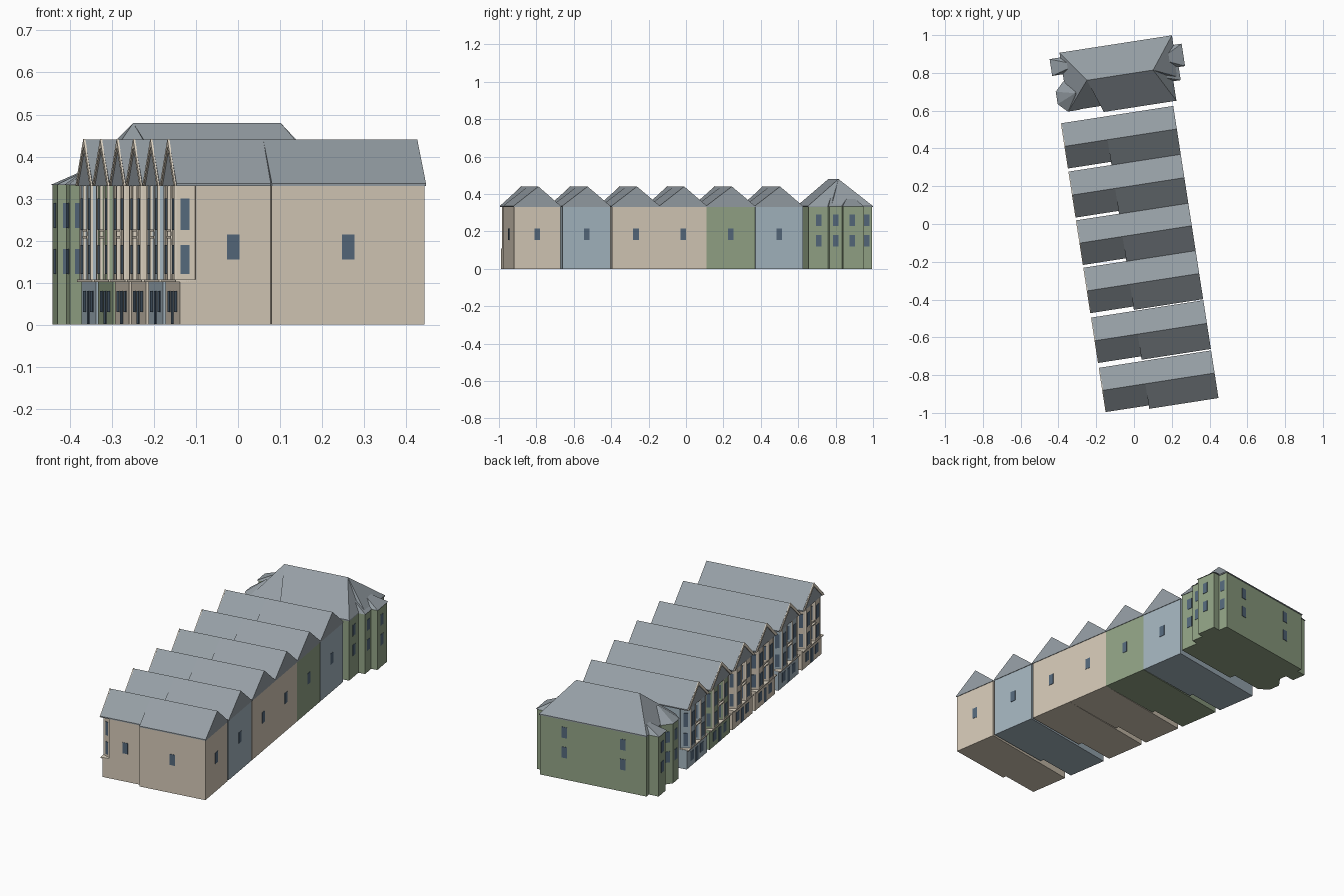
import bpy, bmesh, math
from mathutils import Matrix, Vector

if "Cube" in bpy.data.objects:
    bpy.data.objects.remove(bpy.data.objects["Cube"])

ROT = Matrix.Rotation(math.radians(8.8), 4, 'Z')   # whole terrace is skewed in plan


def material(name, rgb):
    m = bpy.data.materials.new(name)
    m.diffuse_color = (*rgb, 1)
    m.use_nodes = True
    m.node_tree.nodes["Principled BSDF"].inputs["Base Color"].default_value = m.diffuse_color
    return m


TAN = material("tan_render", (.66, .58, .47))
BLUE = material("blue_render", (.37, .46, .52))
GREEN = material("green_render", (.29, .37, .24))
ROOF = material("slate", (.30, .34, .37))
GLASS = material("glass", (.09, .14, .20))
CREAM = material("cream_trim", (.78, .70, .58))


def mesh(name, verts, faces, mat):
    bm = bmesh.new()
    vs = [bm.verts.new(ROT @ Vector(v)) for v in verts]
    for f in faces:
        bm.faces.new([vs[i] for i in f])
    bmesh.ops.recalc_face_normals(bm, faces=bm.faces)
    me = bpy.data.meshes.new(name)
    bm.to_mesh(me)
    bm.free()
    me.materials.append(mat)
    ob = bpy.data.objects.new(name, me)
    bpy.context.collection.objects.link(ob)
    return ob


def loft(name, a, b, mat):
    n = len(a)
    faces = [list(range(n)), list(range(n, 2 * n))]
    faces += [[i, (i + 1) % n, n + (i + 1) % n, n + i] for i in range(n)]
    return mesh(name, list(a) + list(b), faces, mat)


def prism(name, plan, z0, z1, mat):
    return loft(name, [(u, v, z0) for u, v in plan], [(u, v, z1) for u, v in plan], mat)


def rect(u0, u1, v0, v1):
    return [(u0, v0), (u1, v0), (u1, v1), (u0, v1)]


def along_u(name, profile, u0, u1, mat):
    return loft(name, [(u0, v, z) for v, z in profile], [(u1, v, z) for v, z in profile], mat)


def window(p, q, t, w, z0, z1, name="window", mat=GLASS):
    # thin panel centred at fraction t of wall segment p-q
    p, q = Vector(p), Vector(q)
    d = (q - p).normalized()
    n = Vector((d.y, -d.x)) * .002
    c = p.lerp(q, t)
    a, b = c - d * w / 2, c + d * w / 2
    prism(name, [a - n, b - n, b + n, a + n], z0, z1, mat)


def pyramid(name, plan, apex, z0, mat):
    n = len(plan)
    mesh(name, [(u, v, z0) for u, v in plan] + [apex],
         [list(range(n))] + [[i, (i + 1) % n, n] for i in range(n)], mat)


EAVE, RIDGE = .33, .44
UPPER = [(.12, .19), (.225, .30)]


def house(v0, v1, mat):
    f0, mid, back, jog = v0 + .02, (v0 + v1) / 2 + .005, .298, -.07
    # ground floor projects, upper floors set back
    prism("ground_floor", [(-.288, f0), (jog, f0), (jog, v0), (back, v0), (back, v1), (-.288, v1 - .01)],
          0, .105, mat)
    prism("upper_floors", [(-.25, f0), (jog, f0), (jog, v0), (back, v0), (back, v1), (-.25, v1 - .01)],
          .105, EAVE, mat)
    prism("ledge", rect(-.298, -.25, f0, v1 - .01), .102, .108, CREAM)
    # roof in two lengths, wider at the rear
    for u0, u1, a in ((-.297, jog, f0 - .005), (jog, back + .003, v0 - .003)):
        along_u("roof", [(a, EAVE), (v1, EAVE), (v1, EAVE + .006), (mid, RIDGE), (a, EAVE + .006)], u0, u1, ROOF)
    # bargeboards on the front gable
    for e, s in ((f0 - .005, 1), (v1, -1)):
        along_u("bargeboard", [(e, EAVE), (mid, RIDGE + .002), (mid, RIDGE - .018), (e + s * .02, EAVE)],
                -.301, -.296, CREAM)
    # pair of canted bays with windows on each face
    for c in (f0 + .058, v1 - .068):
        bay = [(-.25, c - .05), (-.294, c - .026), (-.294, c + .026), (-.25, c + .05)]
        prism("bay", bay, .105, EAVE, mat)
        for z0, z1 in UPPER:
            for p, q, w in zip(bay, bay[1:], (.022, .032, .022)):
                window(p, q, .5, w, z0, z1)
        for p in bay[1:3]:
            prism("bay_post", rect(p[0] - .003, p[0] + .003, p[1] - .003, p[1] + .003), .105, EAVE, CREAM)
        window((-.288, c - .05), (-.288, c + .05), .5, .035, .03, .08)
    # balcony between the bays
    m = (f0 + v1 - .01) / 2
    prism("balcony", rect(-.298, -.25, m - .032, m + .032), .205, .211, CREAM)
    prism("balcony_rail", rect(-.298, -.294, m - .032, m + .032), .222, .226, CREAM)
    for z0, z1 in UPPER:
        window((-.25, m - .02), (-.25, m + .02), .5, .02, z0, z1)
    window((-.288, m - .02), (-.288, m + .02), .5, .028, 0.002, .08, "door")
    # rear window
    window((back, v0), (back, v1), .5, .03, .155, .215, "rear_window")


HOUSES = [(-.976, -.724, TAN), (-.713, -.455, BLUE), (-.446, -.188, TAN),
          (-.188, .066, TAN), (.066, .327, GREEN), (.329, .586, BLUE)]
for h in HOUSES:
    house(*h)

# side windows of the south end house
window((-.25, -.956), (-.07, -.956), .5, .03, .155, .215, "side_window")
window((-.07, -.976), (.298, -.976), .5, .03, .155, .215, "side_window")

# large end building
plan = [(-.248, .647), (-.066, .647), (-.066, .614), (.319, .614),
        (.319, .734), (.348, .734), (.348, .953), (-.248, .953)]
prism("end_building", plan, 0, EAVE + .004, GREEN)
eave = [(.05 + (u - .05) * 1.01, .785 + (v - .785) * 1.02) for u, v in plan]
prism("end_eaves", eave, EAVE, EAVE + .006, ROOF)
mesh("end_roof", [(u, v, EAVE + .006) for u, v in eave] + [(-.13, .79, .48), (.225, .79, .48)],
     [[0, 1, 8], [1, 2, 8], [2, 3, 9, 8], [3, 4, 9], [4, 5, 9], [5, 6, 9], [6, 7, 8, 9], [7, 0, 8],
      list(range(8))], ROOF)

# corner turret
tc, r = (-.222, .722), .082
octo = [(tc[0] + r * math.cos(math.radians(22.5 + 45 * i)), tc[1] + r * math.sin(math.radians(22.5 + 45 * i)))
        for i in range(8)]
prism("turret", octo, 0, EAVE + .004, GREEN)
big = [(tc[0] + (u - tc[0]) * 1.06, tc[1] + (v - tc[1]) * 1.06) for u, v in octo]
pyramid("turret_roof", big, (tc[0] + .02, tc[1] + .01, .405), EAVE + .002, ROOF)

# projecting bays on the west and east ends
for name, (u0, u1, v0, v1), apex in (("west_bay", (-.303, -.2, .846, .926), (-.17, .88, .395)),
                                     ("east_bay", (.25, .390, .79, .90), (.27, .84, .40)),
                                     ("south_east_bay", (.25, .356, .72, .79), (.25, .75, .41))):
    prism(name, rect(u0, u1, v0, v1), 0, EAVE + .004, GREEN)
    pyramid(name + "_roof", rect(u0 - .005, u1 + .005, v0 - .005, v1 + .005), apex, EAVE + .002, ROOF)

# end building windows on two storeys
walls = [(octo[i], octo[i + 1], .5) for i in (2, 3, 4)]
walls += [((-.303, .846), (-.303, .926), .5), ((-.303, .846), (-.248, .846), .5),
          ((.319, .614), (.319, .734), .45), ((.356, .72), (.356, .79), .5),
          ((.390, .79), (.390, .90), .45), ((.348, .90), (.348, .953), .45),
          ((-.248, .953), (.348, .953), .22), ((-.248, .953), (.348, .953), .77)]
for p, q, t in walls:
    for z0, z1 in ((.12, .18), (.23, .29)):
        window(p, q, t, .03, z0, z1)
